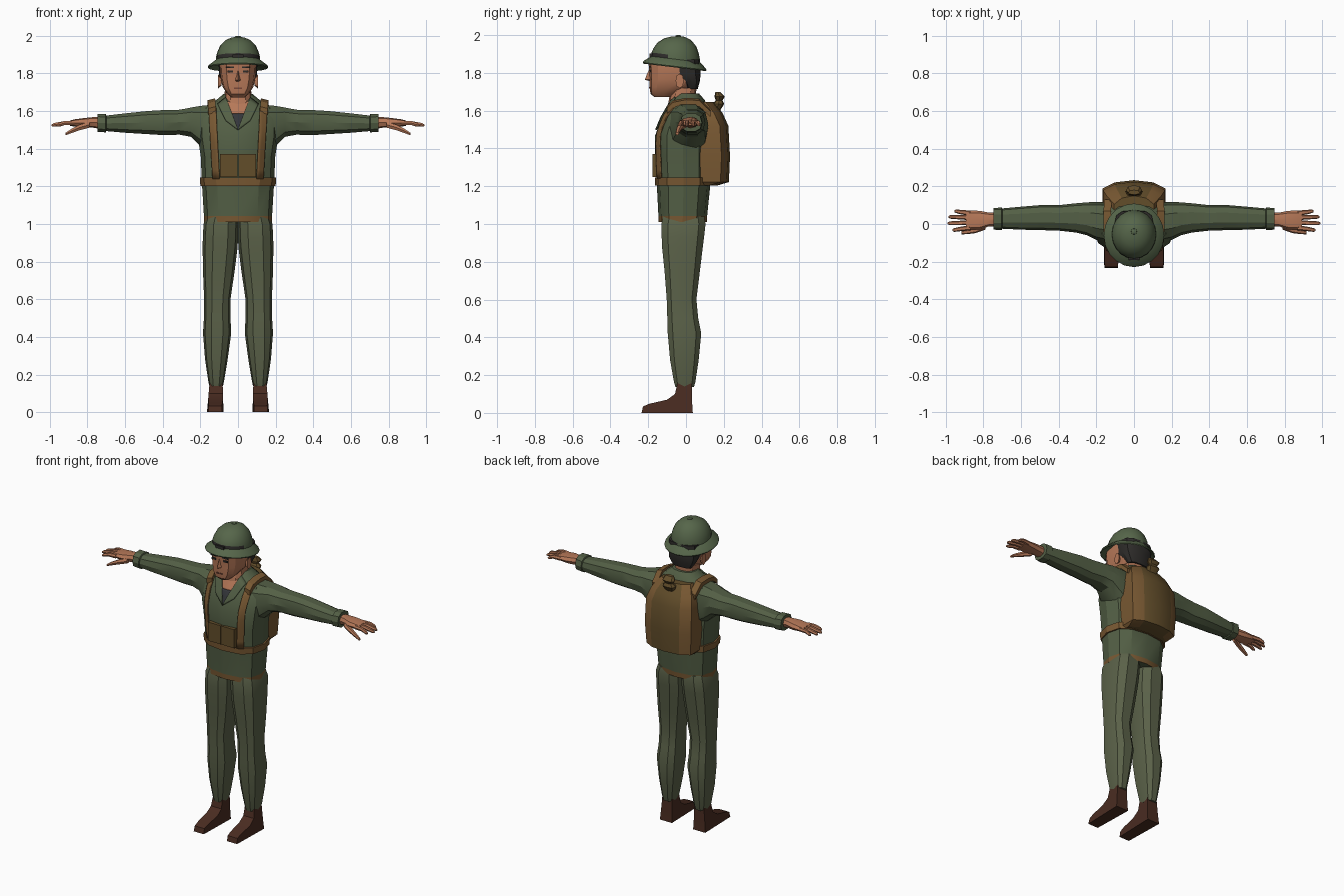
import bpy, bmesh, math
from mathutils import Vector
from mathutils.bvhtree import BVHTree

if "Cube" in bpy.data.objects:
    bpy.data.objects.remove(bpy.data.objects["Cube"])


def srgb(r, g, b):
    f = lambda c: (c / 255 / 12.92) if c < 10 else ((c / 255 + 0.055) / 1.055) ** 2.4
    return (f(r), f(g), f(b), 1)


def mat(name, *rgb):
    m = bpy.data.materials.new(name)
    m.diffuse_color = srgb(*rgb)
    m.use_nodes = True
    m.node_tree.nodes["Principled BSDF"].inputs["Base Color"].default_value = m.diffuse_color
    return m


JACKET = mat("jacket green", 83, 95, 69)
TROUSER = mat("trouser green", 91, 98, 73)
HELMET = mat("helmet green", 86, 102, 74)
SKIN = mat("skin", 182, 120, 88)
STRAP = mat("strap brown", 120, 88, 50)
PACK = mat("canvas brown", 98, 77, 42)
BOOT = mat("boot leather", 74, 44, 33)
HAIR = mat("dark hair", 46, 44, 42)
SHIRT = mat("undershirt grey", 52, 54, 58)
LIP = mat("lip brown", 120, 70, 55)


def ring(axis, t, a0, a1, b0, b1, n=12, p=0.8):
    """Rounded cross-section across the given axis."""
    pts = []
    for i in range(n):
        an = 2 * math.pi * i / n
        c, s = math.cos(an), math.sin(an)
        a = (a0 + a1) / 2 + (a1 - a0) / 2 * math.copysign(abs(c) ** p, c)
        b = (b0 + b1) / 2 + (b1 - b0) / 2 * math.copysign(abs(s) ** p, s)
        pts.append(Vector({"z": (a, b, t), "x": (t, a, b), "y": (a, t, b)}[axis]))
    return pts


def loft(name, rings, mats, rule=None, side=1):
    """Skin a list of rings; rule(centre) picks the material slot of a face."""
    bm = bmesh.new()
    vs = [[bm.verts.new((side * p.x, p.y, p.z)) for p in r] for r in rings]
    n = len(vs[0])
    for lo, hi in zip(vs, vs[1:]):
        for i in range(n):
            j = (i + 1) % n
            bm.faces.new((lo[i], lo[j], hi[j], hi[i]))
    bm.faces.new(vs[0])
    bm.faces.new(vs[-1])
    bmesh.ops.recalc_face_normals(bm, faces=bm.faces)
    if rule:
        for f in bm.faces:
            f.material_index = rule(f.calc_center_median())
    return finish(name, bm, mats)


def finish(name, bm, mats):
    me = bpy.data.meshes.new(name)
    bm.to_mesh(me)
    bm.free()
    ob = bpy.data.objects.new(name, me)
    bpy.context.collection.objects.link(ob)
    for m in mats:
        me.materials.append(m)
    return ob


def body(rows, **kw):
    return [ring("z", z, -h, h, y0, y1, **kw) for z, h, y0, y1 in rows]


def box(name, c, s, m):
    x, y, z = c
    a, b, h = (v / 2 for v in s)
    rs = [[Vector((x + i * a, y + j * b, z + k * h)) for i, j in ((-1, -1), (1, -1), (1, 1), (-1, 1))]
          for k in (-1, 1)]
    return loft(name, rs, [m])


# Jacket body with a brown hem band
torso = loft("jacket_body", body([
    (1.01, .18, -.145, .11), (1.043, .181, -.146, .112), (1.22, .192, -.155, .13),
    (1.36, .198, -.163, .13), (1.47, .215, -.163, .13), (1.56, .215, -.13, .125),
    (1.62, .185, -.098, .11), (1.655, .12, -.08, .1), (1.69, .078, -.05, .07)]),
    [JACKET, STRAP], lambda c: 1 if 1.012 < c.z < 1.04 else 0)
loft("waist_belt", body([(1.203, .2, -.163, .137), (1.246, .203, -.165, .138)]), [STRAP])

bm = bmesh.new()
bm.from_mesh(torso.data)
bvh = BVHTree.FromBMesh(bm)
bm.free()


def plate(name, quad, m, off, side=1, n=8):
    """Thin plate laid on the jacket front; quad holds four (x, z) corners."""
    bm = bmesh.new()
    g = []
    a, b, c, d = (Vector((q[0], 0, q[1])) for q in quad)
    for i in range(n + 1):
        for j in range(n + 1):
            p = a.lerp(b, i / n).lerp(d.lerp(c, i / n), j / n)
            hit = bvh.ray_cast(Vector((p.x, -1, p.z)), Vector((0, 1, 0)))[0]
            p.y = (hit.y if hit else -.05) - off
            g.append(bm.verts.new((side * p.x, p.y, p.z)))
    for i in range(n):
        for j in range(n):
            k = i * (n + 1) + j
            bm.faces.new((g[k], g[k + 1], g[k + n + 2], g[k + n + 1]))
    bmesh.ops.recalc_face_normals(bm, faces=bm.faces)
    if sum(f.normal.y for f in bm.faces) > 0:
        bmesh.ops.reverse_faces(bm, faces=bm.faces)
    ob = finish(name, bm, [m])
    s = ob.modifiers.new("thickness", "SOLIDIFY")
    s.thickness = .008
    return ob


# Open neck with undershirt
plate("undershirt", [(-.045, 1.588), (.045, 1.588), (.002, 1.505), (-.002, 1.505)], SHIRT, .005)
plate("open_neck", [(-.075, 1.65), (.075, 1.65), (.045, 1.588), (-.045, 1.588)], SKIN, .005)

for side, tag in ((1, "left_"), (-1, "right_")):
    # Lapels and chest pouches
    plate(tag + "lapel", [(.065, 1.675), (.11, 1.64), (.065, 1.55), (0, 1.5)], JACKET, .011, side)
    box(tag + "pouch", (side * .049, -.163, 1.31), (.094, .028, .122), PACK)

    # Shoulder strap, running up the chest and over to the pack
    plate(tag + "chest_strap", [(.098, 1.24), (.136, 1.24), (.158, 1.625), (.118, 1.625)], STRAP, .012, side)
    path = [(.138, -.1, 1.618), (.14, -.07, 1.648), (.142, .0, 1.662), (.142, .07, 1.658), (.138, .13, 1.6)]
    loft(tag + "shoulder_strap", [[Vector((x + i * .02, y, z + k)) for i, k in
         ((-1, -.025), (1, -.035), (1, -.004), (-1, .006))] for x, y, z in path], [STRAP], side=side)

    # Sleeve with cuff
    loft(tag + "sleeve", [ring("x", *r, n=10) for r in [
        (.13, -.10, .115, 1.36, 1.64), (.20, -.085, .118, 1.41, 1.632), (.25, -.06, .115, 1.46, 1.622),
        (.31, -.045, .11, 1.472, 1.61), (.40, -.035, .10, 1.47, 1.608), (.48, -.033, .102, 1.475, 1.603),
        (.60, -.03, .092, 1.483, 1.59), (.70, -.025, .083, 1.492, 1.578), (.703, -.032, .088, 1.485, 1.586),
        (.748, -.03, .084, 1.488, 1.588)]], [JACKET], side=side)

    # Hand, four fingers and thumb
    loft(tag + "palm", [ring("x", *r, n=8) for r in [
        (.73, -.012, .06, 1.505, 1.568), (.77, -.012, .06, 1.512, 1.568), (.82, -.03, .07, 1.512, 1.563),
        (.87, -.03, .072, 1.518, 1.556), (.893, -.025, .068, 1.522, 1.55)]], [SKIN], side=side)
    for k, (y, dy, tip) in enumerate(((-.02, -.012, .965), (.007, -.003, .99), (.034, .004, .985), (.058, .01, .955))):
        loft(f"{tag}finger_{k + 1}", [ring("x", x, y + dy * t - w, y + dy * t + w, z - w, z + w, n=6) for x, t, z, w in (
            (.87, 0, 1.537, .0135), (.92, .5, 1.537, .012), (tip - .01, 1, 1.527, .010), (tip, 1, 1.524, .005))],
            [SKIN], side=side)
    loft(tag + "thumb", [ring("x", *r, n=6) for r in [
        (.79, -.03, .01, 1.51, 1.545), (.84, -.048, -.016, 1.497, 1.53), (.885, -.054, -.03, 1.482, 1.507),
        (.918, -.055, -.038, 1.47, 1.485)]], [SKIN], side=side)

    # Trouser leg
    loft(tag + "trouser_leg", [ring("z", *r, n=10, p=.75) for r in [
        (1.04, -.002, .17, -.125, .1), (1.0, -.002, .183, -.135, .108), (.93, -.001, .187, -.133, .1),
        (.87, .003, .188, -.13, .092), (.75, .018, .186, -.117, .077), (.6, .04, .18, -.105, .058),
        (.5, .04, .181, -.102, .068), (.42, .036, .186, -.10, .084), (.28, .055, .175, -.087, .07),
        (.165, .074, .158, -.066, .052), (.138, .08, .152, -.058, .044)]], [TROUSER], side=side)

    # Boot: shaft and foot in one side profile
    prof = [(.036, 0), (.032, .06), (.03, .16), (-.045, .16), (-.058, .1), (-.1, .07),
            (-.195, .048), (-.228, .034), (-.235, 0)]
    rs = [[Vector((.121 - .03 * z + k * (.044 - .06 * z - .07 * max(0, -y - .13)), y, z)) for y, z in prof]
          for k in (-1, 1)]
    loft(tag + "boot", rs, [BOOT], side=side)

    # Face details and ear
    loft(tag + "ear", [ring("x", .088, -.05, -.022, 1.735, 1.775, n=8),
                       ring("x", .106, -.055, -.012, 1.72, 1.795, n=8)], [SKIN], side=side)
    box(tag + "eye", (side * .042, -.19, 1.81), (.03, .009, .011), HAIR)
    box(tag + "eyebrow", (side * .042, -.192, 1.833), (.042, .009, .009), HAIR)

# Neck and head
loft("neck", body([(1.58, .068, -.105, .05), (1.65, .072, -.092, .052), (1.72, .07, -.08, .055)]), [SKIN])
loft("head", body([
    (1.672, .036, -.168, -.07), (1.69, .055, -.188, -.04), (1.725, .08, -.193, .02), (1.765, .09, -.193, .05),
    (1.80, .095, -.194, .06), (1.85, .098, -.198, .065), (1.89, .09, -.17, .055)], p=.65), [SKIN])
loft("hair", body([(1.715, .066, .005, .062), (1.755, .092, -.015, .073), (1.79, .1, -.06, .077),
                   (1.87, .104, -.075, .073)], p=.7), [HAIR])
loft("nose", [[Vector(p) for p in ((-w, -.18, z), (0, y, z), (w, -.18, z))] for z, w, y in (
    (1.757, .018, -.195), (1.764, .02, -.218), (1.79, .012, -.208), (1.82, .008, -.194))], [SKIN])
box("mouth", (0, -.191, 1.722), (.04, .009, .007), LIP)


# Helmet: dome, front band, sloping brim and hollow underside, tilted back
def helmet_ring(r, z, cy, ky):
    pts = ring("z", z, -r, r, cy - r * ky, cy + r * ky, n=20, p=1)
    for p in pts:
        p.z -= .12 * (p.y + .06) * min(1, r / .11)
    return pts


loft("helmet", [helmet_ring(*r) for r in [
    (.06, 1.9, -.055, 1.1), (.104, 1.86, -.055, 1.1), (.158, 1.829, -.06, 1.05), (.161, 1.835, -.06, 1.05),
    (.155, 1.845, -.06, 1.05), (.118, 1.873, -.055, 1.1), (.116, 1.893, -.055, 1.1), (.109, 1.918, -.052, 1.1),
    (.093, 1.952, -.048, 1.1), (.065, 1.979, -.044, 1.1), (.033, 1.992, -.04, 1.1), (.005, 1.995, -.036, 1)]],
    [HELMET, HAIR], lambda c: 1 if c.y < -.1 and 1.877 < c.z < 1.905 and math.hypot(c.x, c.y + .055) > .108 else 0)
loft("helmet_button", [ring("z", z, -r, r, -.04 - r, -.04 + r, n=10, p=1)
                       for z, r in ((1.985, .017), (1.997, .015), (2.0, .008))], [HELMET])
box("helmet_buckle", (0, -.184, 1.893), (.06, .016, .018), HAIR)


# Backpack with brown side bands
def pack_ring(z, h, y0, y1):
    half = [(h, y0), (h, y1 - .045), (.62 * h, y1 - .012)]
    return [Vector((x, y, z)) for x, y in half + [(0, y1)] + [(-x, y) for x, y in reversed(half)]]


loft("backpack", [pack_ring(*r) for r in [
    (1.205, .145, .06, .17), (1.222, .16, .06, .227), (1.36, .168, .06, .233), (1.52, .165, .06, .224),
    (1.585, .145, .06, .195), (1.645, .105, .06, .15)]],
    [STRAP, PACK], lambda c: 1 if abs(c.x) < .09 else 0)
# Gathered tie at the top of the pack
loft("pack_tie", [ring("z", z, -h, h, y - d, y + d, n=8) for z, h, y, d in (
    (1.6, .03, .16, .02), (1.635, .045, .172, .03), (1.655, .026, .175, .018),
    (1.675, .042, .178, .028), (1.7, .03, .168, .012))], [PACK])

# Smooth shading with crisp creases
bpy.ops.object.select_all(action="SELECT")
bpy.context.view_layer.objects.active = torso
bpy.ops.object.shade_smooth_by_angle(angle=math.radians(28))
